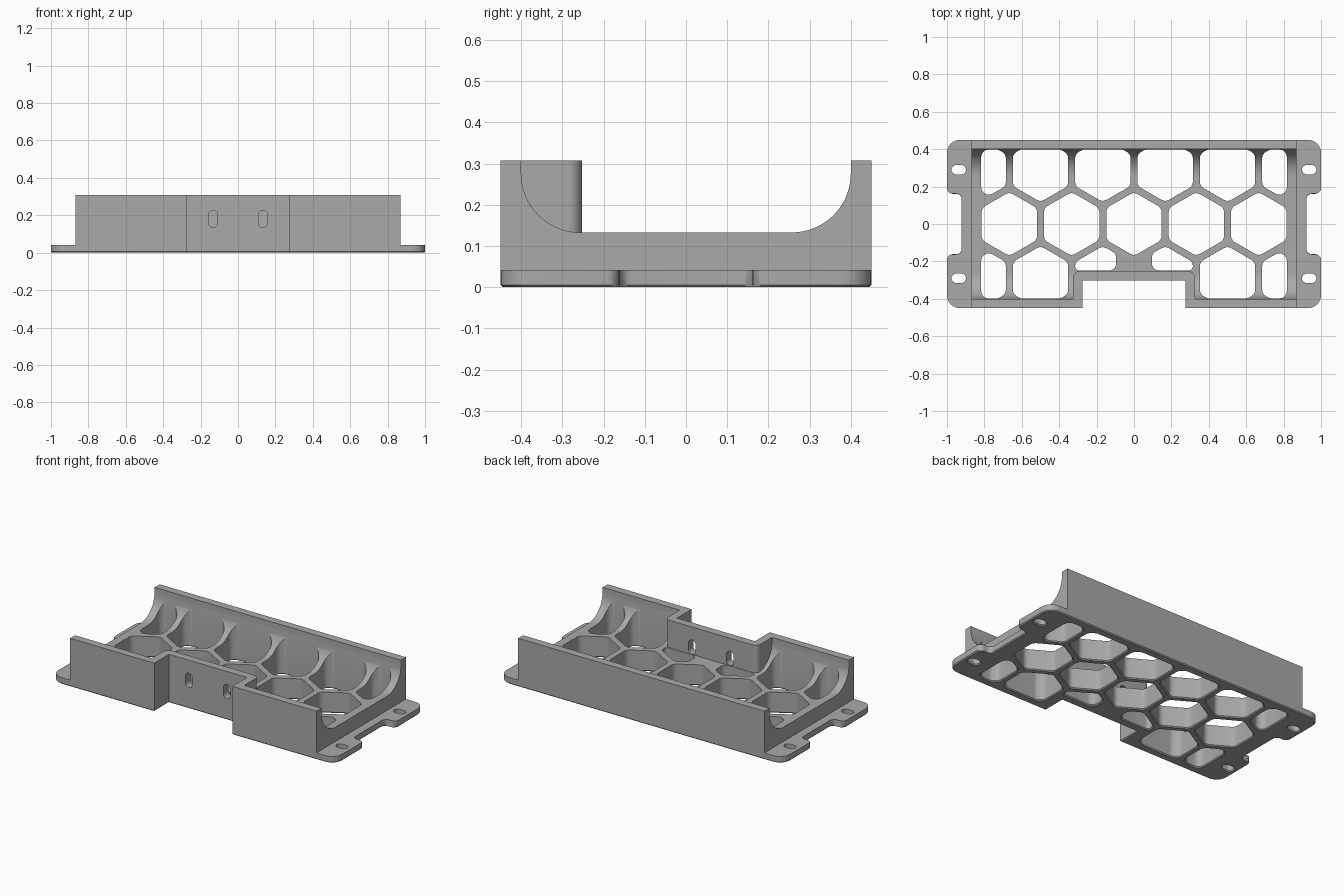
import bpy, bmesh, math
from mathutils import Vector, Matrix

cube = bpy.data.objects.get("Cube")
if cube:
    bpy.data.objects.remove(cube, do_unlink=True)

grey = bpy.data.materials.new("mid grey")
grey.use_nodes = True
colour = (0.4, 0.4, 0.4, 1)
grey.diffuse_color = colour
grey.node_tree.nodes["Principled BSDF"].inputs["Base Color"].default_value = colour

WIDTH, DEPTH, INNER, HEIGHT = 0.868, 0.45, 0.40, 0.308
FLOOR, CHAMFER, PLATE = 0.133, 0.006, 0.042


def rounded(points, radius, steps=8):
    """Outline with every corner rounded; radius may be one number or a list."""
    pts = [Vector(p) for p in points]
    radii = radius if isinstance(radius, list) else [radius] * len(pts)
    out = []
    for i, p in enumerate(pts):
        a, b = pts[i - 1] - p, pts[(i + 1) % len(pts)] - p
        half = a.angle(b) / 2
        if radii[i] == 0:
            out.append(p)
            continue
        tangent = min(radii[i] / math.tan(half), 0.49 * min(a.length, b.length))
        r = tangent * math.tan(half)
        a, b = a.normalized(), b.normalized()
        centre = p + (a + b).normalized() * (r / math.sin(half))
        start, end = p + a * tangent - centre, p + b * tangent - centre
        sweep = start.angle_signed(end)
        for k in range(steps + 1):
            t = -sweep * k / steps
            out.append(centre + Matrix.Rotation(t, 2) @ start)
    return out


def prism(bm, outline, levels, matrix=Matrix()):
    """Stack of outlines; each level is (z, outward growth)."""
    xs, ys = [p[0] for p in outline], [p[1] for p in outline]
    cx, cy = (min(xs) + max(xs)) / 2, (min(ys) + max(ys)) / 2
    hx, hy = max(xs) - cx, max(ys) - cy
    rings = []
    for z, grow in levels:
        sx, sy = 1 + grow / hx, 1 + grow / hy
        rings.append([bm.verts.new(matrix @ Vector((cx + (p[0] - cx) * sx,
                      cy + (p[1] - cy) * sy, z))) for p in outline])
    n = len(outline)
    for low, high in zip(rings, rings[1:]):
        for i in range(n):
            j = (i + 1) % n
            bm.faces.new((low[i], low[j], high[j], high[i]))
    bm.faces.new(rings[0][::-1])
    bm.faces.new(rings[-1])


def box(x0, x1, y0, y1):
    return [(x0, y0), (x1, y0), (x1, y1), (x0, y1)]


def clip(points, axis, limit, sign):
    """Keep the part of a convex outline where sign * coordinate <= limit."""
    out = []
    for i, p in enumerate(points):
        q = points[(i + 1) % len(points)]
        dp, dq = sign * p[axis] - limit, sign * q[axis] - limit
        if dp <= 0:
            out.append(p)
        if dp * dq < 0:
            t = dp / (dp - dq)
            out.append((p[0] + (q[0] - p[0]) * t, p[1] + (q[1] - p[1]) * t))
    return out


def make(name, bm):
    bmesh.ops.recalc_face_normals(bm, faces=bm.faces)
    mesh = bpy.data.meshes.new(name)
    bm.to_mesh(mesh)
    bm.free()
    obj = bpy.data.objects.new(name, mesh)
    bpy.context.collection.objects.link(obj)
    mesh.materials.append(grey)
    return obj


def boolean(target, tool, operation):
    mod = target.modifiers.new(operation, 'BOOLEAN')
    mod.operation, mod.object, mod.solver = operation, tool, 'EXACT'
    tool.hide_render = True
    bpy.context.view_layer.objects.active = target
    bpy.ops.object.modifier_apply(modifier=mod.name)
    bpy.data.objects.remove(tool, do_unlink=True)


# Trough body: open-ended section swept along x
radius = 0.143
section = [(-DEPTH, 0.015), (DEPTH, 0.015), (DEPTH, HEIGHT), (INNER, HEIGHT)]
arc = [(INNER - radius + radius * math.cos(t), FLOOR + radius - radius * math.sin(t))
       for t in (math.pi / 2 * k / 16 for k in range(17))]
section += arc + [(-y, z) for y, z in reversed(arc)] + [(-INNER, HEIGHT), (-DEPTH, HEIGHT)]
bm = bmesh.new()
along_x = Matrix(((0, 0, 1, 0), (1, 0, 0, 0), (0, 1, 0, 0), (0, 0, 0, 1)))
prism(bm, section, [(-WIDTH, 0), (WIDTH, 0)], along_x)
tray = make("mounting_tray", bm)

# Base plate with four rounded ears
quarter = [(1, DEPTH, 0.07), (1, 0.162, 0.03), (0.922, 0.162, 0.03)]
right = quarter + [(x, -y, r) for x, y, r in reversed(quarter)]
outline = right + [(-x, y, r) for x, y, r in reversed(right)]
bm = bmesh.new()
prism(bm, rounded([p[:2] for p in outline], [p[2] for p in outline]),
      [(0, -CHAMFER), (CHAMFER, 0), (PLATE, 0)])
boolean(tray, make("base_plate", bm), 'UNION')

# Block that becomes the wall around the front recess
bm = bmesh.new()
prism(bm, rounded(box(-0.325, 0.325, -DEPTH, -0.252), [0, 0, 0.035, 0.035]),
      [(0.02, 0), (HEIGHT, 0)])
boolean(tray, make("recess_wall", bm), 'UNION')

# Front recess
bm = bmesh.new()
through = [(-0.05, CHAMFER), (0, CHAMFER), (CHAMFER, 0), (0.4, 0)]
prism(bm, box(-0.275, 0.275, -0.6, -0.302), through)
boolean(tray, make("recess_cutter", bm), 'DIFFERENCE')

# Honeycomb openings, ear slots and wall slots
bm = bmesh.new()
pitch, hex_radius = 1 / 3, 0.148 / math.cos(math.pi / 6)
row_step = pitch * math.cos(math.pi / 6)
for row in (-1, 0, 1):
    count = 5 if row == 0 else 6
    for i in range(count):
        cx, cy = (i - (count - 1) / 2) * pitch, row * row_step
        cell = [(cx + hex_radius * math.sin(k * math.pi / 3),
                 cy + hex_radius * math.cos(k * math.pi / 3)) for k in range(6)]
        for axis, limit in ((0, 0.817), (1, INNER - 0.002)):
            for sign in (-1, 1):
                cell = clip(cell, axis, limit, sign)
        if row == -1 and abs(cx) < 0.2:
            side = math.copysign(1, cx)
            cell = clip(clip(cell, 1, 0.249, -1), 0, -0.095, -side)
        prism(bm, rounded(cell, 0.04, 5), through)

for sx in (-1, 1):
    for sy in (-1, 1):
        slot = box(sx * 0.937 - 0.038, sx * 0.937 + 0.038, sy * 0.29 - 0.025, sy * 0.29 + 0.025)
        prism(bm, rounded(slot, 0.0245), through)
    slot = box(sx * 0.134 - 0.025, sx * 0.134 + 0.025, 0.135, 0.225)
    prism(bm, rounded(slot, 0.0245), [(0.23, 0), (0.33, 0)],
          Matrix.Rotation(math.pi / 2, 4, 'X'))
boolean(tray, make("opening_cutters", bm), 'DIFFERENCE')

# Smooth the rounded corners, keep hard edges
bpy.ops.object.select_all(action='DESELECT')
tray.select_set(True)
bpy.context.view_layer.objects.active = tray
bpy.ops.object.shade_smooth_by_angle(angle=math.radians(30))
